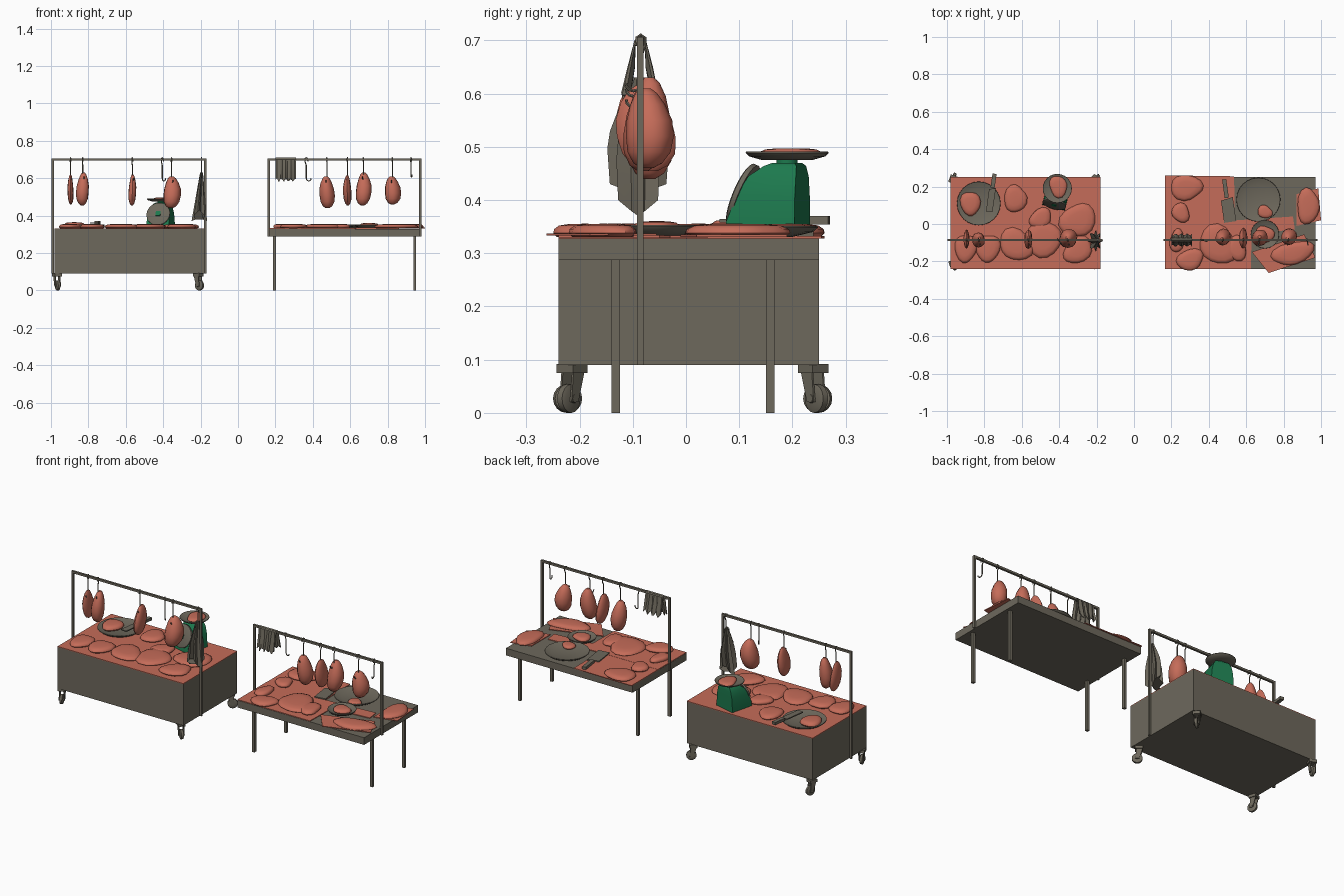
import bpy, bmesh, math, random
from mathutils import Matrix, Vector

if "Cube" in bpy.data.objects:
    bpy.data.objects.remove(bpy.data.objects["Cube"])
random.seed(4)
TAU = 2 * math.pi

def material(name, rgb):
    m = bpy.data.materials.new(name)
    m.diffuse_color = (*rgb, 1)
    m.use_nodes = True
    m.node_tree.nodes["Principled BSDF"].inputs["Base Color"].default_value = m.diffuse_color
    return m

METAL = material("dull metal", (0.155, 0.14, 0.108))
MEAT = material("meat red", (0.56, 0.15, 0.10))
GREEN = material("scale green", (0.012, 0.19, 0.075))

def make(name, verts, faces, mat, M=None, smooth=35):
    me = bpy.data.meshes.new(name)
    me.from_pydata([tuple(v) for v in verts], [], faces)
    if M is not None:
        me.transform(M)
    bm = bmesh.new()
    bm.from_mesh(me)
    bmesh.ops.recalc_face_normals(bm, faces=bm.faces)
    bm.to_mesh(me)
    bm.free()
    me.materials.append(mat)
    if smooth:
        me.polygons.foreach_set("use_smooth", [True] * len(me.polygons))
        me.set_sharp_from_angle(angle=math.radians(smooth))
    ob = bpy.data.objects.new(name, me)
    bpy.context.collection.objects.link(ob)
    return ob

def loft(name, rings, mat, M=None, smooth=35):
    n = len(rings[0])
    verts = [p for r in rings for p in r]
    faces = [(i*n+j, i*n+(j+1) % n, (i+1)*n+(j+1) % n, (i+1)*n+j)
             for i in range(len(rings)-1) for j in range(n)]
    faces += [tuple(range(n)), tuple(range((len(rings)-1)*n, len(rings)*n))]
    return make(name, verts, faces, mat, M, smooth)

def box(name, x0, x1, y0, y1, z0, z1, mat=METAL, M=None):
    ring = lambda z: [(x0, y0, z), (x1, y0, z), (x1, y1, z), (x0, y1, z)]
    return loft(name, [ring(z0), ring(z1)], mat, M, 0)

def lathe(name, profile, mat, M, n=24):
    return loft(name, [[(r*math.cos(TAU*j/n), r*math.sin(TAU*j/n), z) for j in range(n)]
                       for r, z in profile], mat, M)

def place(x, y, z, rot=0):
    return Matrix.Translation((x, y, z)) @ Matrix.Rotation(math.radians(rot), 4, 'Z')

def sheet(name, corners, z, mat=MEAT, t=0.004):
    loft(name, [[(x, y, z) for x, y in corners], [(x, y, z+t) for x, y in corners]], mat, None, 0)

# flat slab of meat with a wavy outline
def slab(name, x, y, w, d, rot=0, z=0.331, h=0.024, n=16):
    p, q = random.uniform(0, TAU), random.uniform(0, TAU)
    rad = [1 + 0.10*math.sin(2*TAU*j/n+p) + 0.07*math.sin(3*TAU*j/n+q) for j in range(n)]
    rings = [[(w/2*s*rad[j]*math.cos(TAU*j/n), d/2*s*rad[j]*math.sin(TAU*j/n), k*h)
              for j in range(n)]
             for s, k in ((.9, 0), (1, .3), (.97, .6), (.82, .88), (.5, 1), (.1, 1.02))]
    loft(name, rings, MEAT, place(x, y, z, rot), 45)

# meat hanging from a hook
def joint(name, x, z0, z1, w, d, yc=-0.085, n=12):
    p = random.uniform(0, TAU)
    rings = []
    for t, s in ((0, .25), (.06, .6), (.2, .9), (.4, 1), (.6, .95), (.8, .72), (.94, .45), (1, .2)):
        rings.append([(x + w/2*s*math.cos(TAU*j/n)*(1+.08*math.sin(2*TAU*j/n+p)) + .05*w*math.sin(4*t+p),
                       yc + d/2*s*math.sin(TAU*j/n) + .08*d*math.sin(3*t+p),
                       z0 + (z1-z0)*t) for j in range(n)])
    loft(name, rings, MEAT, None, 40)

# bent wire hook looped over the rail
def hook(x, zb, rot=0):
    r = 0.014
    path = [(-.009, .69), (-.007, .706), (0, .71), (.008, .705), (.008, .69), (0, .67), (0, zb+2*r)]
    path += [(-r + r*math.cos(a), zb + r + r*math.sin(a)) for a in [-i*math.pi/6 for i in range(0, 7)]]
    rings = []
    for i, (u, z) in enumerate(path):
        a, b = path[max(i-1, 0)], path[min(i+1, len(path)-1)]
        t = Vector((0, b[0]-a[0], b[1]-a[1])).normalized()
        side = Vector((1, 0, 0))
        up = t.cross(side)
        rings.append([Vector((0, u, z)) + .003*(side*math.cos(TAU*k/6) + up*math.sin(TAU*k/6))
                      for k in range(6)])
    loft("hook", rings, METAL, place(x, -.085, 0, rot))

def rack(x0, x1, z0):
    for x in (x0, x1):
        box("rack_post", x-.006, x+.006, -.092, -.08, z0, .706)
    box("rack_rail", x0, x1, -.092, -.08, .694, .706)

def dish(name, x, y, z, r, h=0.02):
    lathe(name, [(r*.6, 0), (r*.92, h*.45), (r, h*.85), (r*.99, h), (r*.9, h*.85), (r*.68, h*.4), (.005, h*.35)],
          METAL, place(x, y, z))

def knife(name, x, y, rot, z, bw, bl, hl):
    M = place(x, y, z, rot)
    loft(name + "_blade", [[(-bw/2, -bl/2, k), (bw/2, -bl/2, k), (bw/2, bl/2, k), (-bw/2, bl*.42, k)]
                           for k in (0, .006)], METAL, M, 0)
    box(name + "_handle", -.011, .011, bl/2, bl/2+hl, -.004, .012, METAL, M)

# swivel castor
def castor(x, y, rot):
    M = place(x, y, 0, rot)
    W = M @ Matrix.Translation((0, -.008, .027)) @ Matrix.Rotation(math.pi/2, 4, 'Y')
    lathe("castor_wheel", [(.02, -.009), (.027, -.006), (.027, .006), (.02, .009)], METAL, W, 16)
    lathe("castor_hub", [(.008, -.016), (.008, .016)], METAL, W, 8)
    for s in (-1, 1):
        a, b = s*.011, s*.015
        loft("castor_fork", [[(k, -.018, .02), (k, .002, .02), (k, .02, .078), (k, -.012, .078)]
                             for k in (a, b)], METAL, M, 0)
    box("castor_plate", -.02, .02, -.02, .022, .075, .092, METAL, M)

# ---- left counter
box("counter_body", -.98, -.18, -.24, .25, .09, .328)
sheet("counter_paper", [(-.98, -.24), (-.18, -.24), (-.18, .25), (-.98, .25)], .328)
for x, y, r in ((-.967, -.215, 20), (-.967, .24, 160), (-.212, -.215, 50), (-.212, .24, 130)):
    castor(x, y, r)
rack(-.99, -.175, .09)
dish("plate", -.83, .11, .331, .117)
slab("plate_meat", -.875, .11, .10, .14, 10, .338, .026)
knife("knife", -.765, .13, -8, .358, .035, .13, .075)
for x, y, w, d, r in ((-.635, .135, .12, .15, -20), (-.30, .02, .17, .20, -35), (-.50, .03, .13, .10, 20),
                      (-.48, -.08, .20, .18, 10), (-.63, -.11, .19, .16, -15), (-.90, -.13, .11, .16, 5),
                      (-.78, -.13, .12, .16, -10), (-.30, -.14, .18, .12, 30)):
    slab("meat_slab", x, y, w, d, r)

# weighing scale
S = place(-.41, .17, 0, -14)
rows = ((.332, .062, -.085, .05), (.36, .062, -.082, .05), (.41, .058, -.062, .05),
        (.445, .05, -.042, .05), (.464, .038, -.015, .048), (.47, .03, 0, .042))
loft("scale_body", [[(-w, a, z), (w, a, z), (w, b, z), (-w, b, z)] for z, w, a, b in rows], GREEN, S, 40)
D = S @ Matrix.Translation((0, -.066, .408)) @ Matrix.Rotation(math.radians(68), 4, 'X')
lathe("scale_dial", [(.064, -.006), (.064, .003), (.058, .006)], METAL, D, 28)
box("scale_dial_mark", -.013, .013, -.013, .013, .004, .009, GREEN, D)
lathe("scale_neck", [(.02, .465), (.02, .48)], GREEN, place(-.41, .19, 0), 12)
dish("scale_pan", -.41, .19, .475, .078, .016)
slab("scale_meat", -.405, .2, .10, .11, 20, .481, .016)

# hanging goods, left
for x, z0, z1, w, d in ((-.895, .46, .62, .03, .10), (-.83, .455, .63, .072, .08),
                        (-.565, .455, .62, .045, .10), (-.355, .44, .61, .10, .10)):
    hook(x, z1-.035, 15)
    joint("hanging_meat", x, z0, z1, w, d, -.08)
hook(-.405, .585, 40)
hook(-.195, .60, 0)

# bunched cloth on a hook
rings = []
for t in range(7):
    f = t/6
    rings.append([(-.195 + (.006+.026*f)*math.cos(TAU*j/16)*(1+.3*(-1)**j) - .012*f,
                   -.09 + (.008+.046*min(1, f*1.7)*(1-.25*f))*math.sin(TAU*j/16)*(1+.25*(-1)**j),
                   .63 - .20*f - (.06*f*(.5+.5*math.cos(TAU*j/8)))) for j in range(16)])
loft("hanging_cloth", rings, METAL, None, 25)

# ---- right table
box("table_top", .165, .97, -.24, .25, .287, .328)
for x in (.195, .945):
    for y in (-.132, .158):
        box("table_leg", x-.008, x+.008, y-.008, y+.008, 0, .29)
rack(.165, .975, .287)
sheet("back_paper", [(.165, 0), (.54, 0), (.535, .255), (.165, .26)], .328)
sheet("front_paper", [(.165, -.24), (.625, -.24), (.63, .02), (.165, .02)], .329)
sheet("small_paper", [(.55, .02), (.63, -.05), (.86, -.03), (.85, .04)], .329)
sheet("corner_paper", [(.63, -.15), (.72, -.262), (.97, -.18), (.91, -.055)], .333)
sheet("side_paper", [(.87, -.01), (1.0, .02), (.985, .19), (.87, .16)], .331)
for x, y, w, d, r in ((.28, .195, .18, .13, -10), (.25, .06, .10, .10, 0), (.93, .095, .12, .19, -10),
                      (.85, -.155, .23, .12, 20), (.30, -.19, .15, .11, 5), (.45, -.11, .22, .19, -25),
                      (.23, -.09, .08, .12, 0), (.55, -.13, .11, .13, 20)):
    slab("meat_slab", x, y, w, d, r)
dish("large_plate", .665, .13, .331, .118)
slab("plate_meat", .70, .065, .08, .07, 0, .338, .018)
dish("small_plate", .70, -.055, .333, .076)
slab("small_plate_meat", .70, -.055, .10, .09, 30, .34, .02)
knife("cleaver", .505, .075, 8, .335, .065, .13, .10)

# hanging goods, right
for x, z0, z1, w, d in ((.475, .44, .61, .077, .09), (.585, .455, .615, .042, .11),
                        (.67, .455, .63, .09, .085), (.825, .46, .61, .085, .09)):
    hook(x, z1-.035, -10)
    joint("hanging_meat", x, z0, z1, w, d, -.075)
hook(.365, .585, 70)
hook(.925, .605, 10)

# cloth folded over the rail
rings = []
for i in range(13):
    x = .2 + .11*i/12
    wob = .006*math.sin(i*1.9)
    front, back = .59 + .012*math.sin(i*2.3), .60 + .012*math.cos(i*1.7)
    outer = [(-.03+wob, front), (-.018+wob, .65), (-.011, .70), (0, .711), (.011, .70),
             (.018-wob, .65), (.03-wob, back)]
    inner = [(u*.8, z - (.005 if k in (2, 3, 4) else 0)) for k, (u, z) in enumerate(outer)][::-1]
    rings.append([(x, -.086+u, z) for u, z in outer + inner])
loft("draped_cloth", rings, METAL, None, 30)
